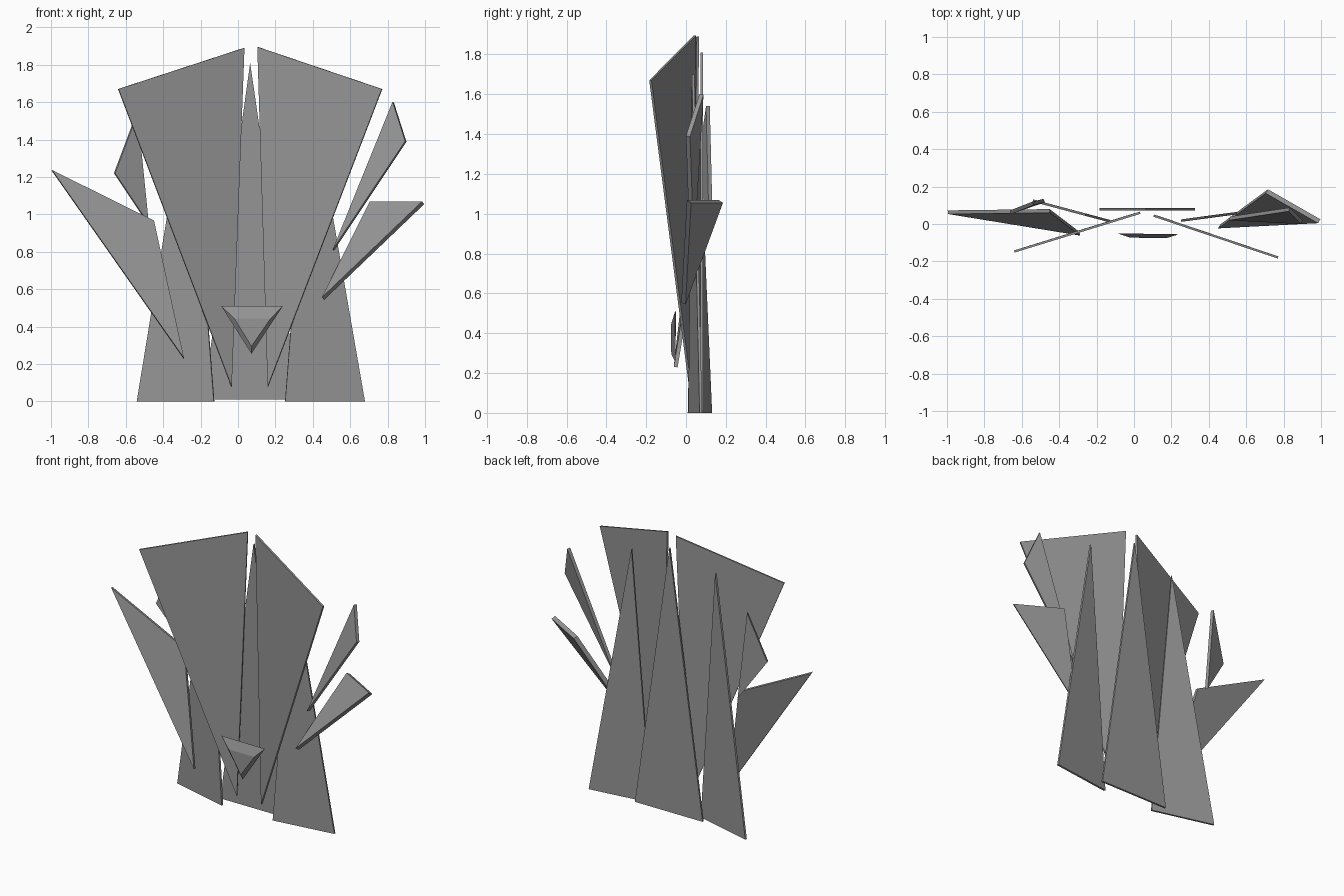
import bpy
import bmesh
from mathutils import Vector

if "Cube" in bpy.data.objects:
    bpy.data.objects.remove(bpy.data.objects["Cube"])

# Dark grey shared by all parts
grey = bpy.data.materials.new("dark_grey")
grey.diffuse_color = (0.3, 0.3, 0.3, 1)
grey.use_nodes = True
grey.node_tree.nodes["Principled BSDF"].inputs["Base Color"].default_value = grey.diffuse_color


def make_object(name, bm):
    bmesh.ops.recalc_face_normals(bm, faces=bm.faces)
    mesh = bpy.data.meshes.new(name)
    bm.to_mesh(mesh)
    bm.free()
    mesh.materials.append(grey)
    obj = bpy.data.objects.new(name, mesh)
    bpy.context.collection.objects.link(obj)
    return obj


def plate(name, corners, thickness):
    """Flat triangular slab centred on its corner points."""
    pts = [Vector(c) for c in corners]
    n = (pts[1] - pts[0]).cross(pts[2] - pts[0]).normalized() * thickness / 2
    bm = bmesh.new()
    front = [bm.verts.new(p + n) for p in pts]
    back = [bm.verts.new(p - n) for p in pts]
    bm.faces.new(front)
    bm.faces.new(back[::-1])
    for i in range(len(pts)):
        j = (i + 1) % len(pts)
        bm.faces.new((front[j], front[i], back[i], back[j]))
    return make_object(name, bm)


# Large front panels, wide at the top and pointed at the bottom
plate("front_panel_left", [(-0.64, -0.147, 1.67), (-0.035, 0.04, 0.08), (0.033, 0.06, 1.89)], 0.012)
plate("front_panel_right", [(0.77, -0.179, 1.67), (0.16, 0.027, 0.08), (0.105, 0.045, 1.895)], 0.012)

# Tall rear spikes, wide at the floor
plate("rear_spike_middle", [(-0.185, 0.08, 0.01), (0.325, 0.08, 0.01), (0.065, 0.08, 1.81)], 0.013)
plate("rear_spike_left", [(-0.54, 0.125, 0), (-0.128, 0.015, 0), (-0.26, 0.05, 1.71)], 0.013)
plate("rear_spike_right", [(0.252, 0.018, 0), (0.678, 0.075, 0), (0.383, 0.036, 1.70)], 0.013)

# Loose shards at the sides
plate("side_shard_left", [(-0.995, 0.063, 1.235), (-0.45, 0.07, 0.965), (-0.29, -0.052, 0.23)], 0.02)
plate("side_shard_right", [(0.455, -0.013, 0.55), (0.71, 0.175, 1.062), (0.99, 0.015, 1.062)], 0.028)
plate("upper_shard_right", [(0.51, 0.03, 0.81), (0.83, 0.078, 1.6), (0.897, 0.01, 1.39)], 0.022)
plate("upper_shard_left", [(-0.66, 0.063, 1.22), (-0.54, 0.11, 1.54), (-0.48, 0.125, 0.95)], 0.02)

# Bevelled triangular clasp at the front
bm = bmesh.new()
rear = [bm.verts.new(p) for p in [(-0.09, -0.05, 0.51), (0.24, -0.055, 0.51), (0.072, -0.053, 0.255)]]
face = [bm.verts.new(p) for p in [(-0.02, -0.073, 0.444), (0.175, -0.075, 0.444), (0.072, -0.074, 0.295)]]
bm.faces.new(rear)
bm.faces.new(face)
for i in range(3):
    j = (i + 1) % 3
    bm.faces.new((rear[i], rear[j], face[j], face[i]))
make_object("clasp", bm)
